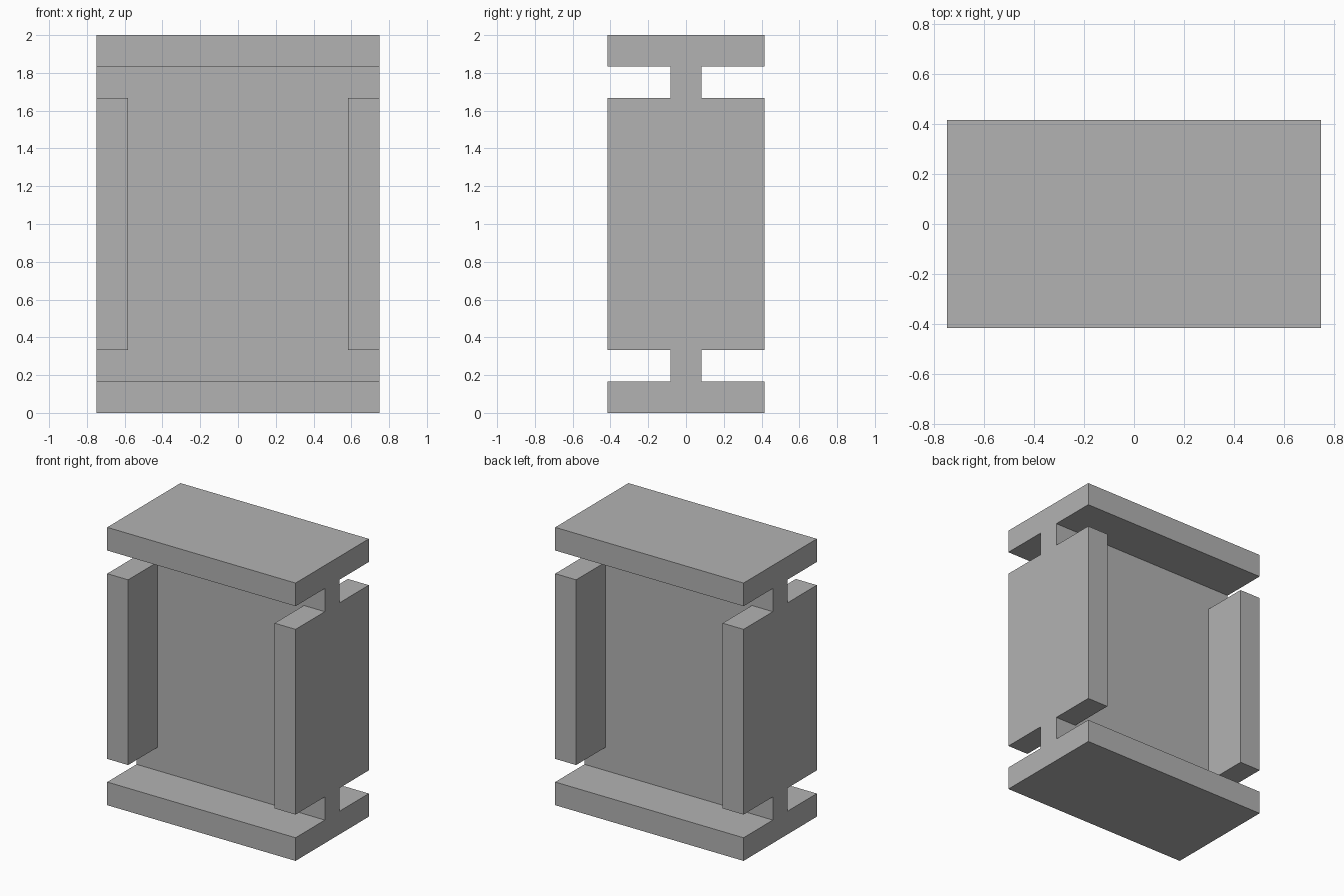
import bpy, bmesh

if "Cube" in bpy.data.objects:
    bpy.data.objects.remove(bpy.data.objects["Cube"])

U = 1 / 6                       # module: all thicknesses are one unit
W, D, H = 4.5 * U, 2.5 * U, 12 * U   # half width, half depth, full height

grey = bpy.data.materials.new("plain grey")
grey.diffuse_color = (0.45, 0.45, 0.45, 1)
grey.use_nodes = True
grey.node_tree.nodes["Principled BSDF"].inputs["Base Color"].default_value = grey.diffuse_color


def prism(name, profile, y0, y1):
    """Extrude an x-z profile from y0 to y1."""
    bm = bmesh.new()
    face = bm.faces.new([bm.verts.new((x, y0, z)) for x, z in profile])
    out = bmesh.ops.extrude_face_region(bm, geom=[face])
    verts = [g for g in out["geom"] if isinstance(g, bmesh.types.BMVert)]
    bmesh.ops.translate(bm, verts=verts, vec=(0, y1 - y0, 0))
    bmesh.ops.recalc_face_normals(bm, faces=bm.faces)
    mesh = bpy.data.meshes.new(name)
    bm.to_mesh(mesh)
    bm.free()
    obj = bpy.data.objects.new(name, mesh)
    bpy.context.collection.objects.link(obj)
    return obj


# Solid block: top slab, bottom slab, centre panel and side posts
frame = prism("slab_and_post_frame", [(-W, 0), (W, 0), (W, H), (-W, H)], -D, D)
frame.data.materials.append(grey)

# H-shaped recess: panel opening plus slots separating posts from slabs
right = [(W + 0.1, U), (W + 0.1, 2 * U), (W - U, 2 * U),
         (W - U, H - 2 * U), (W + 0.1, H - 2 * U), (W + 0.1, H - U)]
recess = right + [(-x, z) for x, z in reversed(right)]

for name, side in (("front_recess_cutter", -1), ("back_recess_cutter", 1)):
    cutter = prism(name, recess, side * U / 2, side * (D + 0.1))
    cutter.hide_render = True
    cutter.hide_set(True)
    cut = frame.modifiers.new(name, "BOOLEAN")
    cut.operation = "DIFFERENCE"
    cut.solver = "EXACT"
    cut.object = cutter
